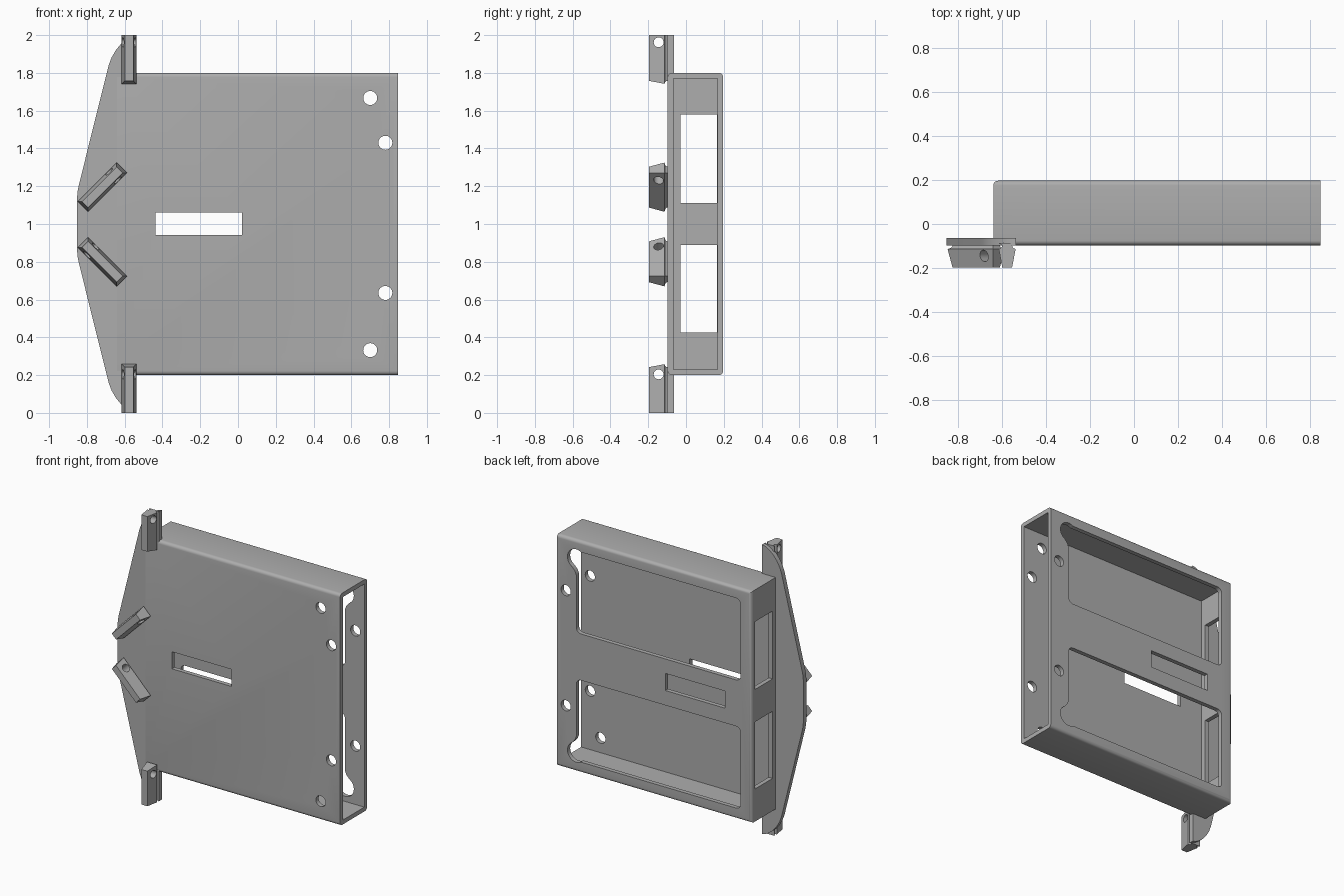
import bpy, bmesh, math
from mathutils import Matrix, Vector

if "Cube" in bpy.data.objects:
    bpy.data.objects.remove(bpy.data.objects["Cube"])

grey = bpy.data.materials.new("grey_plastic")
grey.diffuse_color = (0.42, 0.42, 0.42, 1)
grey.use_nodes = True
grey.node_tree.nodes["Principled BSDF"].inputs["Base Color"].default_value = grey.diffuse_color


def make(name, bm):
    bmesh.ops.recalc_face_normals(bm, faces=bm.faces)
    me = bpy.data.meshes.new(name)
    bm.to_mesh(me)
    bm.free()
    me.materials.append(grey)
    ob = bpy.data.objects.new(name, me)
    bpy.context.collection.objects.link(ob)
    return ob


def box_bm(x0, x1, y0, y1, z0, z1):
    bm = bmesh.new()
    bmesh.ops.create_cube(bm, size=1)
    for v in bm.verts:
        v.co = ((x0 + x1) / 2 + v.co.x * (x1 - x0),
                (y0 + y1) / 2 + v.co.y * (y1 - y0),
                (z0 + z1) / 2 + v.co.z * (z1 - z0))
    return bm


def prism(name, pts, y0, y1):
    """Extrude an x-z outline along y."""
    bm = bmesh.new()
    a = [bm.verts.new((x, y0, z)) for x, z in pts]
    b = [bm.verts.new((x, y1, z)) for x, z in pts]
    bm.faces.new(a)
    bm.faces.new(b)
    for i in range(len(a)):
        j = (i + 1) % len(a)
        bm.faces.new((a[i], a[j], b[j], b[i]))
    return make(name, bm)


def disc(cx, cz, r, n=32):
    return [(cx + r * math.cos(2 * math.pi * i / n),
             cz + r * math.sin(2 * math.pi * i / n)) for i in range(n)]


def rounded(x0, x1, z0, z1, r, n=5):
    pts = []
    corners = ((x1 - r, z1 - r), (x0 + r, z1 - r), (x0 + r, z0 + r), (x1 - r, z0 + r))
    for k, (cx, cz) in enumerate(corners):
        for i in range(n + 1):
            a = math.pi / 2 * (k + i / n)
            pts.append((cx + r * math.cos(a), cz + r * math.sin(a)))
    return pts


def cut(ob, cutter):
    m = ob.modifiers.new("cut", 'BOOLEAN')
    m.operation = 'DIFFERENCE'
    m.solver = 'EXACT'
    m.object = cutter
    bpy.context.view_layer.objects.active = ob
    bpy.ops.object.modifier_apply(modifier=m.name)
    bpy.data.objects.remove(cutter)


def smooth(ob):
    bpy.ops.object.select_all(action='DESELECT')
    ob.select_set(True)
    bpy.context.view_layer.objects.active = ob
    bpy.ops.object.shade_smooth_by_angle(angle=math.radians(30))


X0, X1, YF, YB = -0.64, 0.848, -0.097, 0.197
WALL = 0.03

# Sleeve body: rounded long edges and rounded back edge of the closed end
bm = box_bm(X0, X1, YF, YB, 0.2, 1.8)
edges = []
for e in bm.edges:
    d = e.verts[0].co - e.verts[1].co
    m = (e.verts[0].co + e.verts[1].co) / 2
    if abs(d.x) > 0.1 or (abs(d.z) > 0.1 and m.x < 0 and m.y > 0):
        edges.append(e)
bmesh.ops.bevel(bm, geom=edges, offset=0.022, segments=5, profile=0.5, affect='EDGES')
body = make("sleeve_body", bm)
cut(body, make("cavity", box_bm(X0 + WALL, 1.0, YF + WALL, YB - WALL, 0.23, 1.77)))

# Closed end windows
for z0, z1 in ((0.425, 0.888), (1.112, 1.58)):
    cut(body, make("end_window", box_bm(X0 - 0.1, X0 + 0.08, -0.03, 0.163, z0, z1)))

# Centre slot and screw holes through front and back
cut(body, make("slot", box_bm(-0.437, 0.02, -0.3, 0.4, 0.942, 1.06)))
for x, z in ((0.70, 1.667), (0.78, 1.43), (0.78, 0.635), (0.70, 0.332)):
    cut(body, prism("screw_hole", disc(x, z, 0.037), -0.3, 0.4))

# Large back windows with a round lobe at the outer corner
for s in (1, -1):
    za, zb = sorted((1 + s * 0.16, 1 + s * 0.725))
    cut(body, prism("back_window", rounded(-0.555, 0.70, za, zb, 0.035), 0.14, 0.3))
    cut(body, prism("lobe", disc(0.70, 1 + s * 0.667, 0.068), 0.14, 0.3))
    neck = [(0.66, 1 + s * 0.52), (0.70, 1 + s * 0.555), (0.711, 1 + s * 0.583),
            (0.735, 1 + s * 0.61), (0.66, 1 + s * 0.64)]
    cut(body, prism("neck", neck, 0.14, 0.3))
smooth(body)

# Side flange with pointed ears above and below the sleeve
half = [(-0.62, 0.785), (-0.537, 0.785), (-0.537, 1.0), (-0.56, 0.994), (-0.59, 0.978),
        (-0.62, 0.953), (-0.647, 0.92), (-0.67, 0.88), (-0.685, 0.84), (-0.696, 0.795),
        (-0.843, 0.205), (-0.849, 0.175), (-0.852, 0.14)]
outline = [(x, 1 + z) for x, z in half] + [(x, 1 - z) for x, z in reversed(half)]
smooth(prism("side_flange", outline, YF, -0.064))


# Mounting tabs: filleted foot, cross hole near one end
def tab(name, cx, cz, angle, length, flush=0):
    t, r = 0.0225, 0.016
    levels = [(YF + 0.01, r)]
    for i in range(6):
        a = math.pi / 2 * i / 5
        levels.append((YF - r * math.sin(a), r * (1 - math.cos(a))))
    # fillet leaves the flange flat and ends tangent to the tab
    levels = [levels[0]] + [(YF - (r - f), r - (YF - y)) for y, f in reversed(levels[1:])]
    levels.append((-0.197, 0))
    bm = bmesh.new()
    rings = []
    for y, f in levels:
        f = max(f, 0)
        lo = -length / 2 - (0 if flush < 0 else f)
        hi = length / 2 + (0 if flush > 0 else f)
        rings.append([bm.verts.new((u, y, w)) for u, w in
                      ((-t - f, lo), (t + f, lo), (t + f, hi), (-t - f, hi))])
    for a, b in zip(rings, rings[1:]):
        for i in range(4):
            j = (i + 1) % 4
            bm.faces.new((a[i], a[j], b[j], b[i]))
    bm.faces.new(rings[0])
    bm.faces.new(rings[-1])
    ob = make(name, bm)
    hb = bmesh.new()
    bmesh.ops.create_cone(hb, cap_ends=True, segments=28, radius1=0.026, radius2=0.026, depth=0.3,
                          matrix=Matrix.Translation((0, -0.145, 0.083)) @ Matrix.Rotation(math.pi / 2, 4, 'Y'))
    cut(ob, make("tab_hole", hb))
    ob.data.transform(Matrix.Translation(Vector((cx, 0, cz)))
                      @ Matrix.Rotation(math.radians(angle), 4, 'Y'))
    smooth(ob)


tab("upper_ear_tab", -0.577, 1.879, 0, 0.242, 1)
tab("lower_ear_tab", -0.577, 0.121, 0, 0.242, -1)
tab("upper_angled_tab", -0.718, 1.195, 45, 0.26)
tab("lower_angled_tab", -0.718, 0.80, -45, 0.26)
